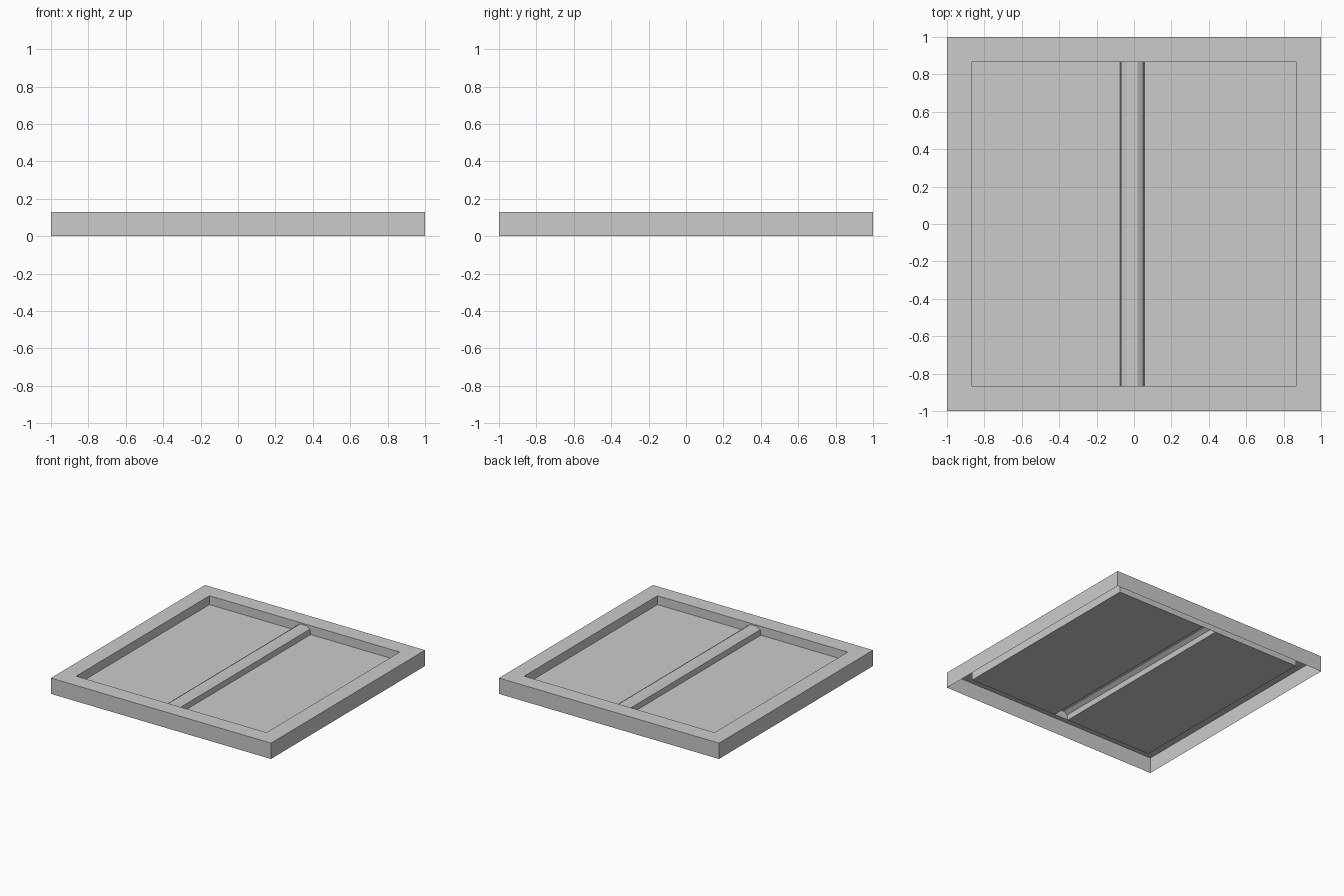
import bpy
import bmesh

if "Cube" in bpy.data.objects:
    bpy.data.objects.remove(bpy.data.objects["Cube"])

TOP, FLOOR = 0.13, 0.057      # rim height, recessed panel height
OUTER, INNER = 1.0, 0.865     # half sizes of the frame and its recess


def finish(name, bm):
    mesh = bpy.data.meshes.new(name)
    bm.to_mesh(mesh)
    bm.free()
    obj = bpy.data.objects.new(name, mesh)
    bpy.context.collection.objects.link(obj)
    return obj


def strip(bm, a, b):
    """Quads between two vertex rows."""
    for i in range(len(a) - 1):
        bm.faces.new((a[i], a[i + 1], b[i + 1], b[i]))


# Frame: hollow shell of outer skirt, flat rim and recess walls
bm = bmesh.new()
rings = []
for s, z in [(OUTER, 0), (OUTER, TOP), (INNER, TOP), (INNER, FLOOR)]:
    ring = [bm.verts.new((x * s, y * s, z))
            for x, y in [(-1, -1), (1, -1), (1, 1), (-1, 1)]]
    rings.append(ring + ring[:1])
for lower, upper in zip(rings, rings[1:]):
    strip(bm, lower, upper)
finish("frame", bm)

# Recessed panel with a raised, chamfered centre rib, open underneath
profile = [(-INNER, FLOOR), (-0.075, FLOOR), (-0.069, 0.10), (-0.04, 0.119),
           (0.02, 0.119), (0.049, 0.10), (0.055, FLOOR), (INNER, FLOOR)]
bm = bmesh.new()
front, back = ([bm.verts.new((x, y, z)) for x, z in profile]
               for y in (-INNER, INNER))
strip(bm, front, back)
finish("ribbed_panel", bm)
